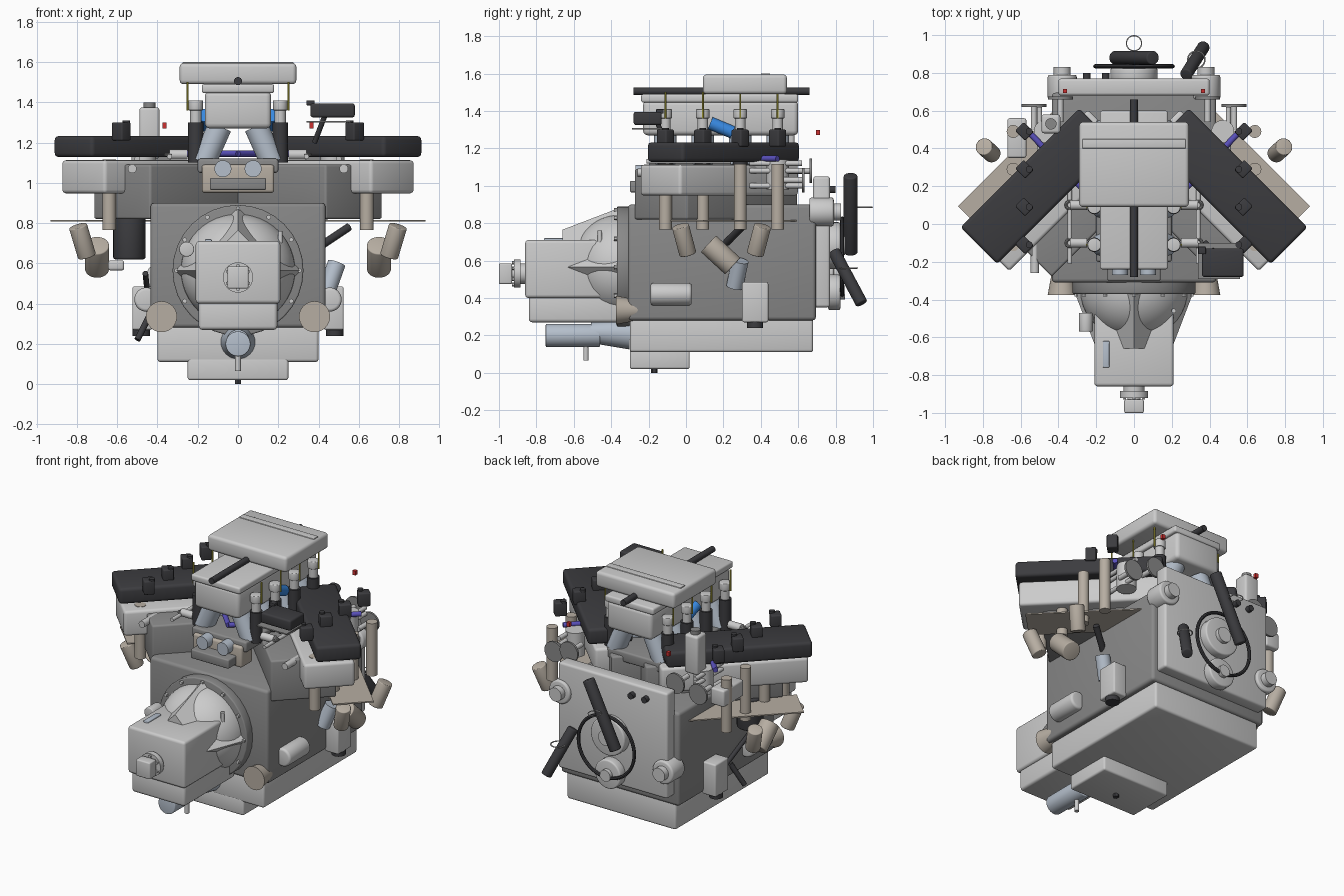
import bpy, bmesh
from math import radians, pi
from mathutils import Vector, Matrix

if "Cube" in bpy.data.objects:
    bpy.data.objects.remove(bpy.data.objects["Cube"])

def mat(name, r, g, b):
    m = bpy.data.materials.new(name)
    m.diffuse_color = (r, g, b, 1)
    m.use_nodes = True
    m.node_tree.nodes["Principled BSDF"].inputs["Base Color"].default_value = m.diffuse_color
    return m

IRON = mat("cast_iron", .25, .25, .25)
DARK = mat("black_plastic", .045, .045, .05)
TAN = mat("exhaust_steel", .47, .42, .36)
STEEL = mat("blue_steel", .46, .52, .6)
BLUE = mat("blue_hose", .04, .25, .75)
PURPLE = mat("fuel_purple", .1, .08, .5)
YELLOW = mat("yellow_wire", .5, .45, .05)
RED = mat("red_tip", .6, .03, .03)

def finish(name, bm, m, matrix):
    bm.transform(matrix)
    bmesh.ops.recalc_face_normals(bm, faces=bm.faces)
    me = bpy.data.meshes.new(name)
    bm.to_mesh(me)
    bm.free()
    ob = bpy.data.objects.new(name, me)
    bpy.context.collection.objects.link(ob)
    if m:
        me.materials.append(m)
    return ob

def box(name, lo, hi, m=None, bev=.012, rz=0):
    """Bevelled box between two corners, turned about its own vertical axis."""
    lo, hi = Vector(lo), Vector(hi)
    bm = bmesh.new()
    bmesh.ops.create_cube(bm, size=1)
    bm.transform(Matrix.Diagonal((*(hi - lo), 1)))
    if bev:
        bmesh.ops.bevel(bm, geom=bm.edges[:], offset=bev, segments=3, profile=.5, affect='EDGES')
    return finish(name, bm, m, Matrix.Translation((lo + hi) / 2) @ Matrix.Rotation(radians(rz), 4, 'Z'))

def cbox(name, c, size, m=None, bev=.012, rz=0):
    c, h = Vector(c), Vector(size) / 2
    return box(name, c - h, c + h, m, bev, rz)

def rod(name, p, q, r, m=None, r2=None, seg=32, bev=0):
    """Cylinder or cone from p to q."""
    p, q = Vector(p), Vector(q)
    d = q - p
    bm = bmesh.new()
    bmesh.ops.create_cone(bm, cap_ends=True, segments=seg, radius1=r, radius2=r if r2 is None else r2, depth=d.length)
    if bev:
        rim = [e for e in bm.edges if abs(e.verts[0].co.z - e.verts[1].co.z) < 1e-5]
        bmesh.ops.bevel(bm, geom=rim, offset=bev, segments=3, profile=.5, affect='EDGES')
    return finish(name, bm, m, Matrix.Translation((p + q) / 2) @ d.to_track_quat('Z', 'Y').to_matrix().to_4x4())

def ring(name, c, R, r, m, rot=(0, 0, 0)):
    bpy.ops.mesh.primitive_torus_add(location=c, rotation=rot, major_radius=R, minor_radius=r, major_segments=48, minor_segments=8)
    ob = bpy.context.object
    ob.name = name
    ob.data.materials.append(m)
    return ob

# block, oil pan and sump
box("engine_block", (-.435, -.31, .28), (.435, .695, .90), IRON, .02)
box("oil_pan", (-.4, -.3, .11), (.4, .68, .29), None, .015)
box("oil_sump", (-.25, -.3, .02), (.25, .02, .13))
rod("drain_plug", (0, -.17, 0), (0, -.17, .03), .018, DARK, seg=6)

# bell housing: bolted flange, four-edged cone and dome
rod("bell_flange", (0, -.30, .565), (0, -.37, .565), .325, IRON, bev=.008)
for i in range(12):
    v = Matrix.Rotation(i * pi / 6, 3, 'Y') @ Vector((0, 0, .305))
    rod("flange_bolt", (v.x, -.36, .565 + v.z), (v.x, -.385, .565 + v.z), .012, None, seg=6)
rod("bell_cone", (0, -.36, .565), (0, -.66, .565), .315, None, .2, seg=4)
bm = bmesh.new()
bmesh.ops.create_uvsphere(bm, u_segments=40, v_segments=24, radius=1)
finish("bell_dome", bm, None, Matrix.Translation((0, -.35, .565)) @ Matrix.Diagonal((.285, .27, .28, 1)))

# gearbox and output shaft
box("gearbox", (-.21, -.86, .40), (.21, -.44, .71), None, .018)
box("gearbox_pan", (-.195, -.84, .27), (.195, -.31, .42), None, .018)
rod("output_collar", (0, -.85, .53), (0, -.90, .53), .055)
rod("output_flange", (0, -.885, .53), (0, -.92, .53), .075)
box("output_yoke", (-.052, -1, .475), (.052, -.93, .585), None, .008)
rod("output_neck", (0, -.94, .53), (0, -.91, .53), .035)
for i in range(6):
    v = Matrix.Rotation(i * pi / 3, 3, 'Y') @ Vector((0, 0, .058))
    rod("output_bolt", (v.x, -.91, .53 + v.z), (v.x, -.93, .53 + v.z), .01, seg=6)
rod("gearbox_boss", (-.255, -.57, .67), (-.255, -.47, .67), .037, bev=.006)
box("shift_rail", (-.165, -.76, .70), (-.13, -.62, .72), STEEL, .005)
rod("gearbox_sensor", (.21, -.46, .70), (.21, -.46, .76), .012)
rod("starter_motor", (0, -.75, .2), (0, -.46, .2), .062, STEEL, bev=.006)
rod("starter_nose", (0, -.51, .215), (0, -.3, .21), .055, STEEL, .085)
rod("starter_stud", (0, -.535, .065), (0, -.535, .16), .014)

# timing cover, pulleys, belt and coolant hoses
box("timing_cover", (-.4, .68, .35), (.4, .77, 1.05), None, .015)
for x, z in ((.38, .86), (-.38, .53)):
    rod("accessory_body", (x, .66, z), (x, .79, z), .077, bev=.012)
    rod("accessory_pulley", (x, .78, z), (x, .83, z), .045)
for z, r in ((.43, .095), (.68, .125)):
    rod("drive_pulley", (0, .76, z), (0, .825, z), r, bev=.01)
    rod("pulley_hub", (0, .82, z), (0, .85, z), r * .4)
ring("drive_belt", (0, .835, .62), .205, .011, DARK, (pi / 2, 0, 0))
rod("upper_hose", (.1, .88, 1.055), (-.1, .88, .64), .037, DARK, bev=.008)
rod("lower_hose", (.275, .79, .65), (.37, .94, .37), .033, DARK, bev=.008)
ring("upper_hose_clip", (0, .957, .885), .04, .003, None)
ring("lower_hose_clip", (.33, .87, .56), .045, .004, None)
for x in (-.25, -.15):
    rod("cover_bolt", (x, .76, .98), (x, .80, .98), .02, DARK)

# intake plenum
box("plenum_lower", (-.165, -.23, 1.27), (.165, .60, 1.455), None, .025)
box("plenum_plate", (-.18, -.24, 1.445), (.18, .60, 1.49), None, .012)
box("plenum_top", (-.29, .09, 1.49), (.29, .54, 1.595), None, .02)
box("plenum_rib", (-.275, .40, 1.585), (.275, .45, 1.6), None, .004)
rod("plenum_rod", (0, -.28, 1.505), (0, .66, 1.505), .02, DARK)
box("valley_cover", (-.2, -.2, 1.05), (.2, .55, 1.12), IRON)
box("water_outlet", (-.18, -.22, .95), (.18, -.10, 1.09), TAN, .015)
box("valley_box", (-.14, -.30, .965), (.14, -.05, 1.025), IRON, .008)
for x in (-.075, .075):
    rod("thermostat", (x, -.27, 1.07), (x, -.1, 1.07), .042, STEEL)

YS = (-.11, .09, .29, .49)
for s in (-1, 1):
    # cylinder bank, head and rocker cover, all turned outward
    a = -45 * s
    cbox("cylinder_bank", (.28 * s, .16, .955), (.84, .40, .27), IRON, .012, a)
    cbox("cylinder_head", (.452 * s, .178, 1.03), (.90, .31, .165), None, .018, a)
    cbox("rocker_cover", (.507 * s, .2, 1.18), (.89, .276, .105), DARK, .02, a)
    cbox("heat_shield", (.578 * s, .27, .812), (.75, .25, .008), TAN, 0, a)
    rod("head_plug", (.525 * s, -.26, 1.07), (.525 * s, -.05, 1.07), .022)
    # exhaust tubes and collector
    for y in YS:
        rod("exhaust_tube", (.64 * s, y, .765), (.64 * s, y, 1.115), .034, TAN)
    for y, t in ((-.01, -.02), (.39, .02)):
        rod("exhaust_stub", (.75 * s, y - t, .635), (.795 * s, y + t, .785), .046, TAN, bev=.005)
    rod("collector", (.70 * s, .25, .57), (.70 * s, .12, .69), .06, TAN, bev=.006)
    # ignition coils, injector towers, wires and runners
    for y in YS:
        cbox("coil_pack", (.58 * s, y, 1.255), (.065, .075, .09), DARK, .008, a)
        rod("coil_cap", (.555 * s, y, 1.29), (.555 * s, y, 1.31), .018, DARK)
        rod("injector_tower", (.21 * s, y, 1.2), (.21 * s, y, 1.37), .028)
        rod("tower_head", (.21 * s, y, 1.36), (.21 * s, y, 1.41), .036, bev=.005)
        rod("tower_base", (.21 * s, y, 1.1), (.21 * s, y, 1.3), .038, DARK)
        rod("intake_runner", (.17 * s, y, 1.1), (.09 * s, y, 1.28), .06, STEEL)
        rod("yellow_wire", (.25 * s, y, 1.36), (.25 * s, y, 1.5), .005, YELLOW, seg=8)
    rod("blue_hose", (.165 * s, .13, 1.335), (.165 * s, .25, 1.285), .034, BLUE)
    # fuel rail, crossing purple line and fittings
    rod("fuel_rail", (.34 * s, -.21, 1.13), (.34 * s, .24, 1.13), .012)
    rod("purple_line", (.56 * s, .49, 1.145), (0, -.1, 1.145), .016, PURPLE)
    for y in (-.1, .1):
        rod("rail_fitting", (.34 * s, y, 1.14), (.25 * s, y, 1.14), .025)
        ring("rail_collar", (.34 * s, y, 1.14), .02, .008, IRON)
    # rear valves and rods beside the banks
    for x, y, z in ((.53, .62, 1.03), (.39, .66, 1.08)):
        rod("valve_disc", (x * s, y, z), (x * s, y + .014, z), .066, IRON)
        rod("valve_stem", (x * s, y - .12, z), (x * s, y, z), .016)
    for z in (1.0, 1.08, 1.12):
        rod("side_rod", (.5 * s, .34, z), (.5 * s, .62, z), .014)
    rod("rear_sensor", (.47 * s, .49, .98), (.47 * s, .49, 1.14), .06)
    cbox("red_tip", (.365 * s, .705, 1.285), (.022, .022, .028), RED, 0)
    # engine mounts and lower side parts
    rod("engine_mount", (.38 * s, -.375, .335), (.38 * s, -.23, .335), .077, TAN, .05)
    rod("side_tube", (.455 * s, -.19, .42), (.455 * s, .03, .42), .06, bev=.015)
    box("side_bracket", (.475 * s - .05, .3, .27), (.475 * s + .05, .44, .485), None, .01)
    rod("bracket_foot", (.48 * s, .37, .24), (.48 * s, .37, .29), .043, DARK)

# oil filter and reservoir on the left
rod("oil_filter", (-.54, .1, .62), (-.54, .1, .83), .08, DARK, bev=.01)
box("filter_base", (-.645, .04, .565), (-.565, .14, .615))
box("left_canister", (-.67, .35, .95), (-.57, .56, 1.06))
rod("drain_hose", (-.5, .1, .22), (-.43, .15, .36), .016, DARK)
rod("side_hose", (-.46, -.1, .55), (-.44, .25, .36), .014, DARK)
box("reservoir", (-.49, .48, 1.12), (-.39, .58, 1.375), None, .015)
rod("reservoir_cap", (-.44, .53, 1.37), (-.44, .53, 1.40), .03, IRON)

# control box, strut and pump on the right
box("control_box", (.36, -.28, 1.325), (.58, -.13, 1.395), DARK)
box("control_box_lug", (.34, -.16, 1.385), (.38, -.12, 1.41), DARK, .004)
box("control_box_tray", (.34, -.29, 1.30), (.56, -.10, 1.308), IRON, 0)
rod("control_box_strut", (.38, -.1, 1.2), (.43, -.15, 1.33), .013, DARK)
rod("side_pump", (.44, .26, .46), (.49, .29, .60), .045, STEEL)
rod("pump_tail", (.4, .2, .68), (.55, .3, .78), .02, DARK)

bpy.ops.object.select_all(action='SELECT')
bpy.ops.object.shade_smooth_by_angle(angle=radians(32))
